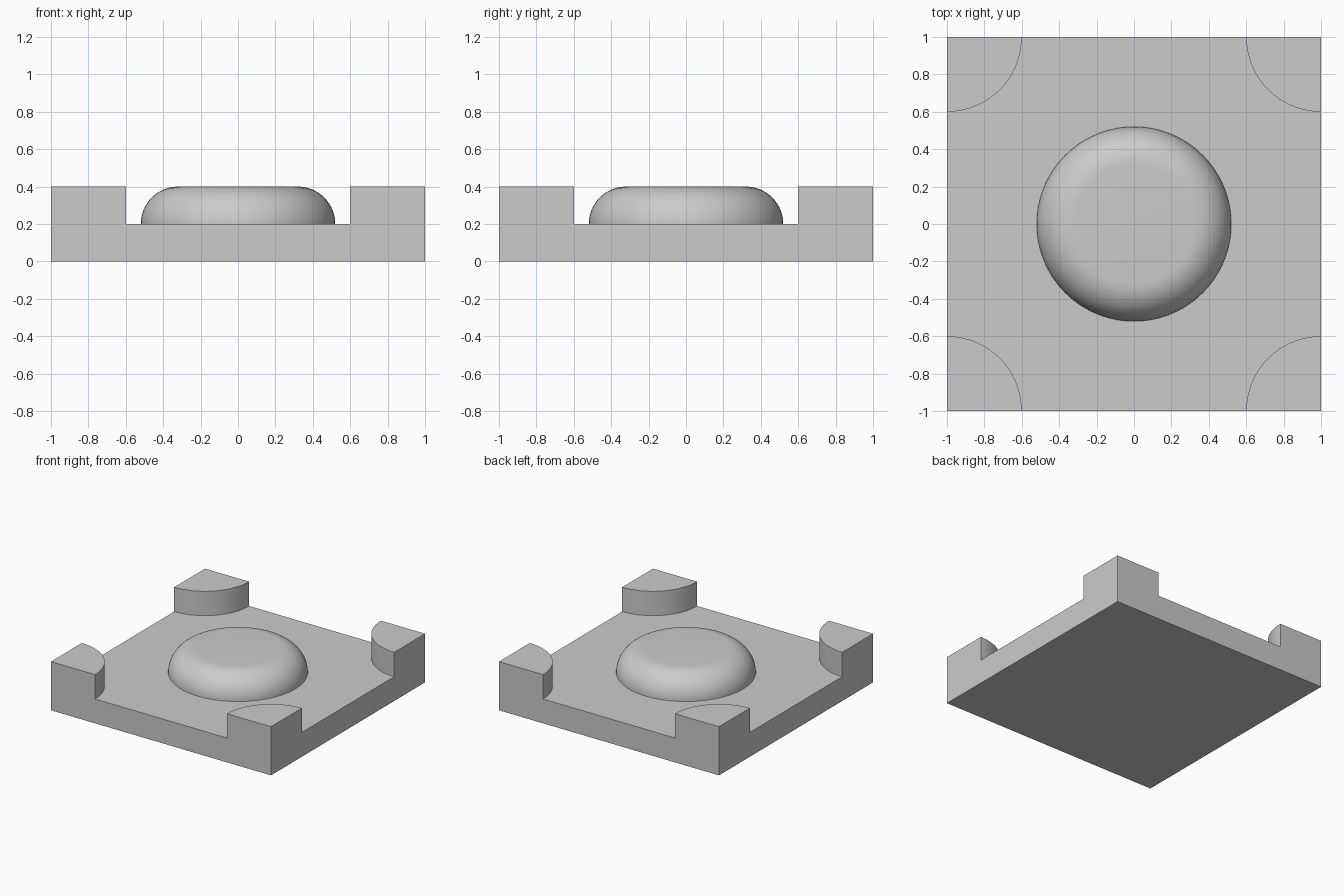
import bpy, bmesh
from math import sin, cos, pi

cube = bpy.data.objects.get("Cube")
if cube:
    bpy.data.objects.remove(cube, do_unlink=True)

grey = bpy.data.materials.new("light_grey")
grey.use_nodes = True
grey.diffuse_color = (0.6, 0.6, 0.6, 1)
grey.node_tree.nodes["Principled BSDF"].inputs["Base Color"].default_value = (0.6, 0.6, 0.6, 1)


def make_object(name, bm):
    bmesh.ops.recalc_face_normals(bm, faces=bm.faces)
    mesh = bpy.data.meshes.new(name)
    bm.to_mesh(mesh)
    bm.free()
    mesh.materials.append(grey)
    obj = bpy.data.objects.new(name, mesh)
    bpy.context.collection.objects.link(obj)
    return obj


def activate(obj):
    bpy.ops.object.select_all(action="DESELECT")
    obj.select_set(True)
    bpy.context.view_layer.objects.active = obj


def prism(name, outline, bottom, top):
    bm = bmesh.new()
    face = bm.faces.new([bm.verts.new((x, y, bottom)) for x, y in outline])
    extruded = bmesh.ops.extrude_face_region(bm, geom=[face])["geom"]
    verts = [v for v in extruded if isinstance(v, bmesh.types.BMVert)]
    bmesh.ops.translate(bm, verts=verts, vec=(0, 0, top - bottom))
    return make_object(name, bm)


# Full block, including the height of the corner posts
base = prism("base_with_corner_posts", [(-1, -1), (1, -1), (1, 1), (-1, 1)], 0, 0.4)

# Cutter that clears the floor and leaves a quarter-round post at each corner
steps = 24
corner = [(1.1, 0.6)]
for i in range(steps + 1):
    a = pi / 2 * i / steps
    corner.append((1 - 0.4 * sin(a), 1 - 0.4 * cos(a)))
corner.append((0.6, 1.1))
outline = []
for turn in range(4):
    outline += corner
    corner = [(-y, x) for x, y in corner]
cutter = prism("floor_cutter", outline, 0.2, 0.6)
cutter.hide_render = True

cut = base.modifiers.new("clear_floor", "BOOLEAN")
cut.operation = "DIFFERENCE"
cut.solver = "EXACT"
cut.object = cutter
activate(base)
bpy.ops.object.modifier_apply(modifier=cut.name)
bpy.data.objects.remove(cutter, do_unlink=True)

# Round boss with a quarter-circle edge and a flat top
bm = bmesh.new()
rings = []
around, rise = 96, 16
for j in range(rise + 1):
    a = pi / 2 * j / rise
    r, z = 0.32 + 0.2 * cos(a), 0.2 + 0.2 * sin(a)
    rings.append([bm.verts.new((r * cos(2 * pi * i / around), r * sin(2 * pi * i / around), z))
                  for i in range(around)])
for low, high in zip(rings, rings[1:]):
    for i in range(around):
        k = (i + 1) % around
        bm.faces.new((low[i], low[k], high[k], high[i]))
bm.faces.new(rings[0][::-1])
bm.faces.new(rings[-1])
boss = make_object("rounded_boss", bm)

for obj in (base, boss):
    activate(obj)
    bpy.ops.object.shade_smooth_by_angle(angle=pi / 6)
